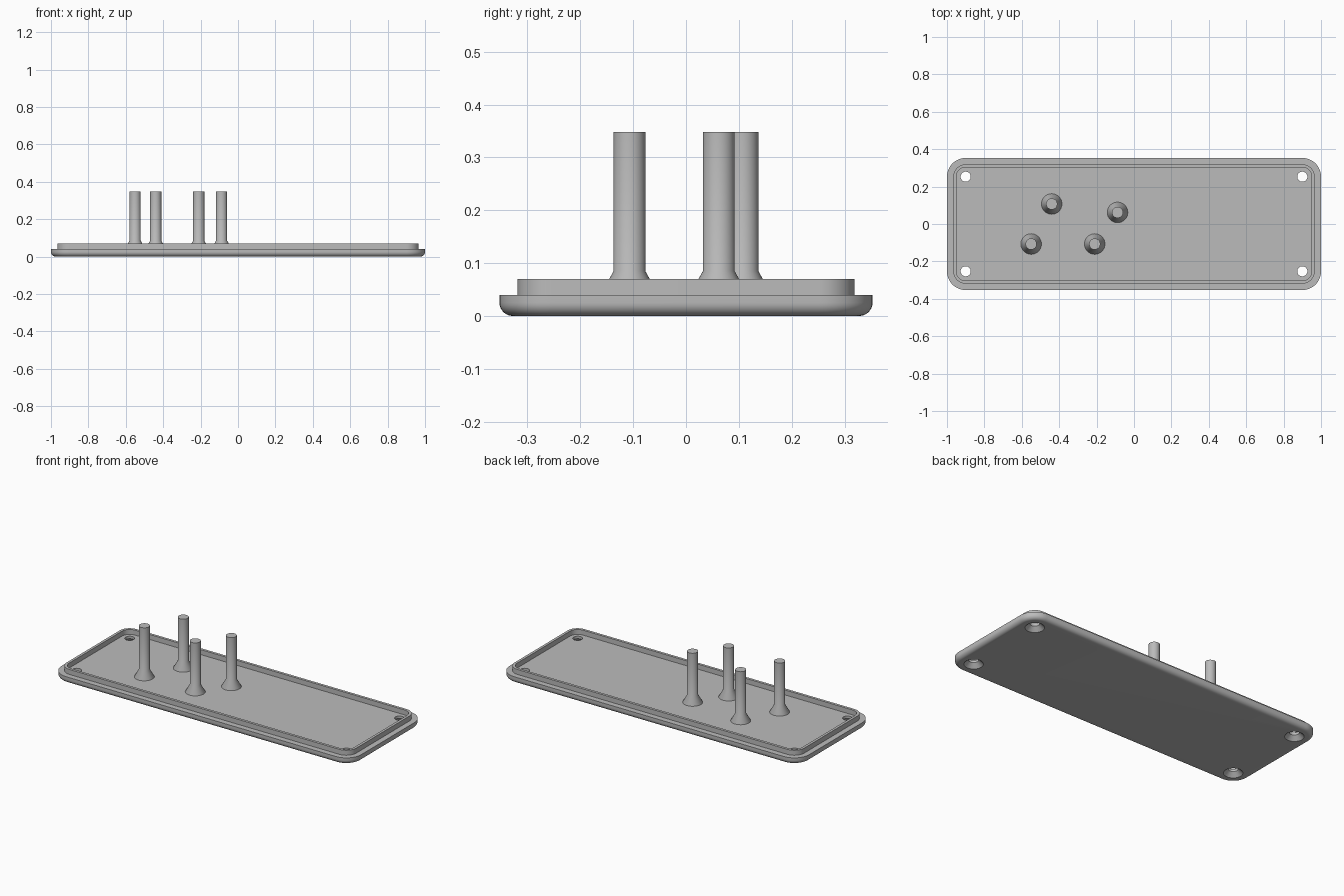
import bpy, bmesh, math

cube = bpy.data.objects.get("Cube")
if cube:
    bpy.data.objects.remove(cube, do_unlink=True)

grey = bpy.data.materials.new("plain grey")
grey.use_nodes = True
grey.diffuse_color = (0.5, 0.5, 0.5, 1)
grey.node_tree.nodes["Principled BSDF"].inputs["Base Color"].default_value = (0.5, 0.5, 0.5, 1)

HOLE_X, HOLE_Y = 0.90, 0.253   # corner arcs are concentric with the screw holes
FLOOR, LIP_TOP, POST_TOP = 0.04, 0.07, 0.348


def skin(name, loops):
    """Bridge a stack of equal loops and cap both ends."""
    bm = bmesh.new()
    rings = [[bm.verts.new(p) for p in loop] for loop in loops]
    n = len(rings[0])
    for a, b in zip(rings, rings[1:]):
        for i in range(n):
            j = (i + 1) % n
            bm.faces.new((a[i], a[j], b[j], b[i]))
    bm.faces.new(rings[0][::-1])
    bm.faces.new(rings[-1])
    bmesh.ops.recalc_face_normals(bm, faces=bm.faces)
    mesh = bpy.data.meshes.new(name)
    bm.to_mesh(mesh)
    bm.free()
    mesh.materials.append(grey)
    obj = bpy.data.objects.new(name, mesh)
    bpy.context.collection.objects.link(obj)
    return obj


def rounded_loop(r, z, steps=12):
    """Rounded rectangle whose corner arcs of radius r sit on the hole centres."""
    pts = []
    for q, (sx, sy) in enumerate(((1, 1), (-1, 1), (-1, -1), (1, -1))):
        for k in range(steps + 1):
            a = (q + k / steps) * math.pi / 2
            pts.append((sx * HOLE_X + r * math.cos(a), sy * HOLE_Y + r * math.sin(a), z))
    return pts


def lathe(name, x, y, profile, n=40):
    """Round part from (radius, height) pairs."""
    ring = [2 * math.pi * i / n for i in range(n)]
    return skin(name, [[(x + r * math.cos(a), y + r * math.sin(a), z) for a in ring]
                       for r, z in profile])


def smooth(obj):
    bpy.ops.object.select_all(action='DESELECT')
    obj.select_set(True)
    bpy.context.view_layer.objects.active = obj
    bpy.ops.object.shade_smooth_by_angle(angle=math.radians(30))


# Cover plate: filleted underside, stepped rim, thin raised lip, recessed floor
fillet = 0.025
section = [(0.1 - fillet + fillet * math.sin(a), fillet - fillet * math.cos(a))
           for a in (math.pi / 2 * k / 8 for k in range(9))]
section += [(0.1, FLOOR), (0.066, FLOOR), (0.066, LIP_TOP), (0.05, LIP_TOP), (0.05, FLOOR)]
plate = skin("cover_plate", [rounded_loop(r, z) for r, z in section])

# Countersunk screw holes in the four corners
cutters = [lathe("hole_cutter", sx * HOLE_X, sy * HOLE_Y,
                 [(0.054, -0.002), (0.027, 0.025), (0.027, 0.1)])
           for sx in (-1, 1) for sy in (-1, 1)]
bpy.context.view_layer.objects.active = plate
for cutter in cutters:
    cutter.hide_render = True
    mod = plate.modifiers.new("screw_hole", 'BOOLEAN')
    mod.operation, mod.solver, mod.object = 'DIFFERENCE', 'EXACT', cutter
    bpy.ops.object.modifier_apply(modifier=mod.name)
    bpy.data.objects.remove(cutter, do_unlink=True)
smooth(plate)

# Support posts with flared feet
for i, (x, y) in enumerate(((-0.55, -0.107), (-0.44, 0.107), (-0.21, -0.107), (-0.088, 0.062))):
    smooth(lathe(f"post_{i + 1}", x, y,
                 [(0.055, FLOOR - 0.005), (0.055, FLOOR), (0.03, 0.085), (0.03, POST_TOP)]))
